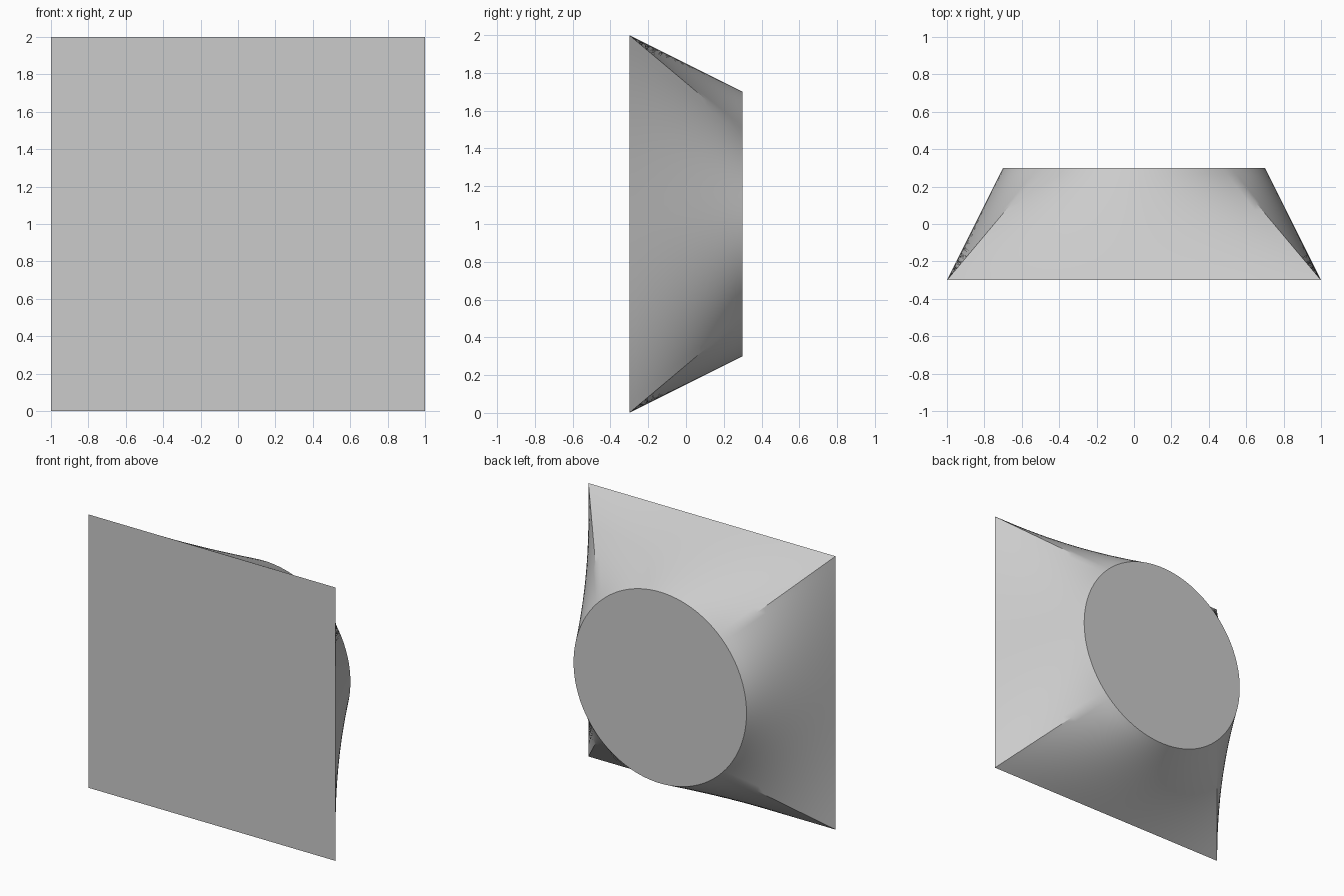
import bpy, bmesh, math
from mathutils import Vector

cube = bpy.data.objects.get("Cube")
if cube:
    bpy.data.objects.remove(cube, do_unlink=True)

HALF = 1.0        # half the side of the square front
RADIUS = 0.7      # radius of the round back
DEPTH = 0.6
PER_SIDE = 32     # segments along each side of the square
RINGS = 16        # steps from front to back

# Plain grey material
grey = bpy.data.materials.new("plain grey")
grey.use_nodes = True
colour = (0.6, 0.6, 0.6, 1)
grey.diffuse_color = colour
grey.node_tree.nodes["Principled BSDF"].inputs["Base Color"].default_value = colour


def square_point(i):
    """Point evenly spaced along the square outline, starting at a corner."""
    side, step = divmod(i, PER_SIDE)
    p = Vector((HALF, HALF - 2 * HALF * step / PER_SIDE))
    for _ in range(side):
        p = Vector((p.y, -p.x))
    return p


def circle_point(i):
    a = math.pi / 4 - math.tau * i / (4 * PER_SIDE)
    return Vector((math.cos(a), math.sin(a))) * RADIUS


# Square-to-round transition with flat ends
bm = bmesh.new()
count = 4 * PER_SIDE
rings = []
for r in range(RINGS + 1):
    t = r / RINGS
    ring = []
    for i in range(count):
        p = square_point(i).lerp(circle_point(i), t)
        ring.append(bm.verts.new((p.x, DEPTH * (t - 0.5), p.y + HALF)))
    rings.append(ring)
for lower, upper in zip(rings, rings[1:]):
    for i in range(count):
        j = (i + 1) % count
        bm.faces.new((lower[i], lower[j], upper[j], upper[i]))
bm.faces.new(rings[0])
bm.faces.new(rings[-1])
bmesh.ops.recalc_face_normals(bm, faces=bm.faces)

mesh = bpy.data.meshes.new("square_to_round_loft")
bm.to_mesh(mesh)
bm.free()
mesh.materials.append(grey)
loft = bpy.data.objects.new("square_to_round_loft", mesh)
bpy.context.collection.objects.link(loft)

# Smooth sides, sharp rims and corner creases
bpy.ops.object.select_all(action="DESELECT")
loft.select_set(True)
bpy.context.view_layer.objects.active = loft
bpy.ops.object.shade_smooth_by_angle(angle=math.radians(30))
